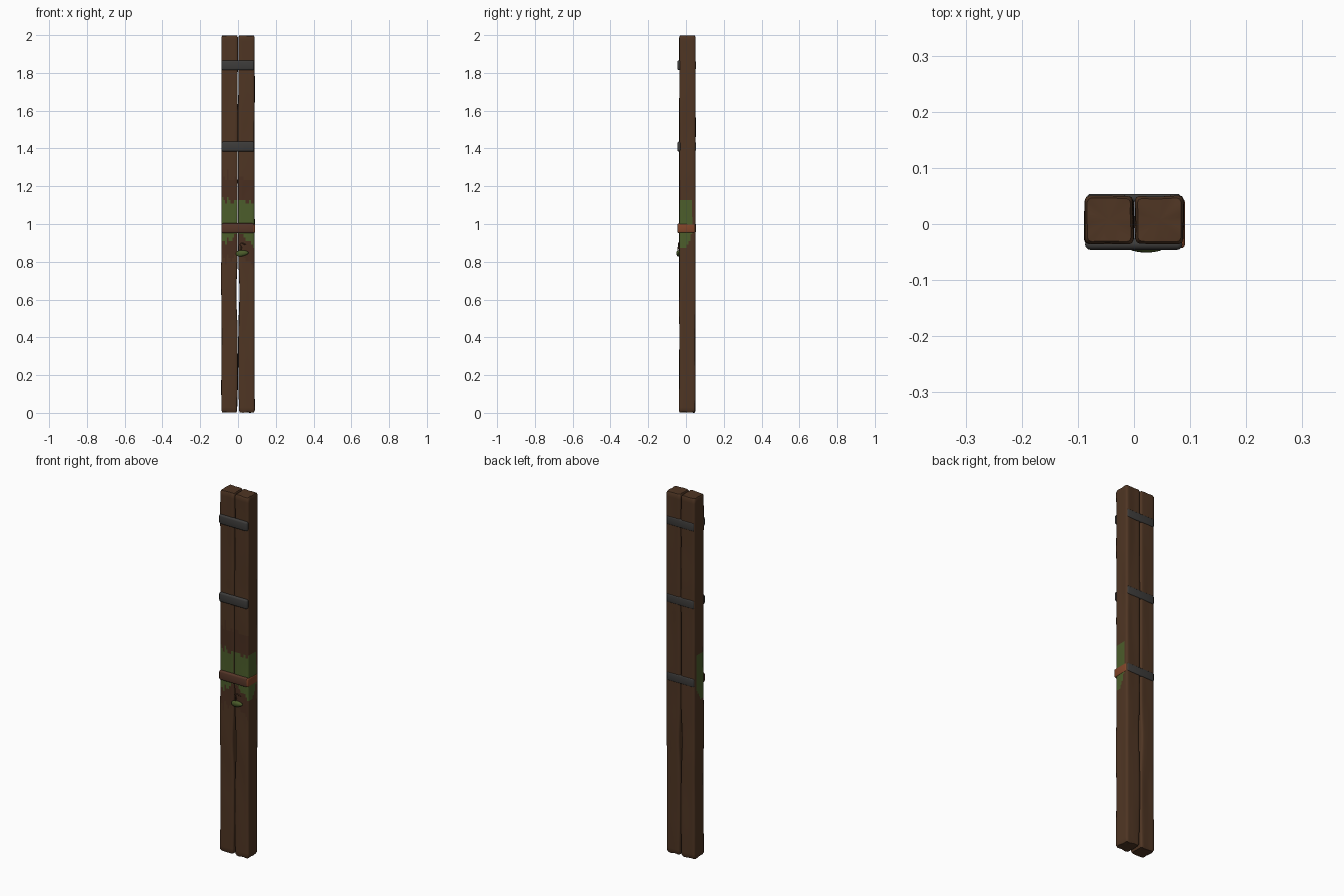
import bpy, bmesh, math, random
from mathutils import Vector, noise

random.seed(7)
cube = bpy.data.objects.get("Cube")
if cube:
    bpy.data.objects.remove(cube)


def material(name, r, g, b):
    m = bpy.data.materials.new(name)
    m.use_nodes = True
    m.diffuse_color = (r, g, b, 1)
    m.node_tree.nodes["Principled BSDF"].inputs["Base Color"].default_value = (r, g, b, 1)
    return m


WOOD = material("brown_wood", 0.078, 0.036, 0.017)
DAMP = material("damp_wood", 0.068, 0.029, 0.015)
MOSS = material("moss_green", 0.072, 0.11, 0.024)
IRON = material("dark_iron", 0.047, 0.045, 0.043)
RUST = material("rusty_iron", 0.095, 0.038, 0.022)
ORANGE = material("bright_rust", 0.22, 0.06, 0.022)


def finish(name, bm, mats, angle=45):
    bmesh.ops.recalc_face_normals(bm, faces=bm.faces)
    mesh = bpy.data.meshes.new(name)
    bm.to_mesh(mesh)
    bm.free()
    for m in mats:
        mesh.materials.append(m)
    ob = bpy.data.objects.new(name, mesh)
    bpy.context.collection.objects.link(ob)
    bpy.ops.object.select_all(action="DESELECT")
    ob.select_set(True)
    bpy.context.view_layer.objects.active = ob
    bpy.ops.object.shade_smooth_by_angle(angle=math.radians(angle))
    return ob


def outline(x0, x1, y0, y1, r, steps):
    """Rounded rectangle with extra points along each side."""
    corners = [(x1 - r, y0 + r, -90), (x1 - r, y1 - r, 0),
               (x0 + r, y1 - r, 90), (x0 + r, y0 + r, 180)]
    pts = []
    for i, (cx, cy, a) in enumerate(corners):
        for d in (0, 45, 90):
            t = math.radians(a + d)
            pts.append(Vector((cx + r * math.cos(t), cy + r * math.sin(t))))
        nx, ny, na = corners[(i + 1) % 4]
        t = math.radians(a + 90)
        off = Vector((math.cos(t), math.sin(t))) * r
        for k in range(1, steps):
            pts.append(Vector((cx, cy)).lerp(Vector((nx, ny)), k / steps) + off)
    return pts


def gap(z):
    """Extra width of the crack between the planks."""
    return 0.007 * math.exp(-((z - 0.62) / 0.13) ** 2) + 0.004 * math.exp(-(z / 0.1) ** 2)


def plank(name, side):
    bm = bmesh.new()
    prof = outline(-0.0425, 0.0425, -0.0425, 0.0425, 0.008, 7)
    n, rows = len(prof), 110
    rings = []
    for i in range(-1, rows + 2):
        end = i < 0 or i > rows
        z = 0.012 + 1.976 * min(max(i, 0), rows) / rows
        ring = []
        for p in prof:
            q = p * (0.9 if end else 1.0)
            seed = Vector((q.x * 14 + side * 9, q.y * 14, z * 4))
            q = q + p.normalized() * 0.0035 * noise.noise(seed)
            x = side * 0.0445 + q.x
            # the inner edge pulls away to open the crack
            x += side * gap(z) * max(0, min(1, 0.5 - side * q.x / 0.085))
            dz = 0
            if end:
                dz = (0.009 + 0.006 * noise.noise(seed * 2)) * (1 if i > 0 else -1)
            ring.append(bm.verts.new((x, q.y + 0.0075, min(2, max(0, z + dz)))))
        rings.append(ring)
    for a, b in zip(rings, rings[1:]):
        for k in range(n):
            j = (k + 1) % n
            bm.faces.new((a[k], a[j], b[j], b[k]))
    caps = [bm.faces.new(rings[0][::-1]), bm.faces.new(rings[-1])]
    bmesh.ops.poke(bm, faces=caps)
    bmesh.ops.recalc_face_normals(bm, faces=bm.faces)
    bm.normal_update()

    # ragged moss patch across the front and the outer side, damp wood around it
    for f in bm.faces:
        c, nm = f.calc_center_median(), f.normal
        front = nm.y < -0.4
        outer = nm.x * side > 0.4 and c.y < 0.032
        if not (front or outer):
            continue
        rag = 0.03 * noise.noise(Vector((c.x * 70, c.y * 70, side)))
        low = 0.95 - 0.7 * abs(c.x) if front else 0.87 + 2.5 * max(0, c.y)
        high = 1.125
        if low + rag < c.z < high + rag:
            f.material_index = 2
        elif front and low - 0.1 + 2 * rag < c.z < high + 0.12 + 2 * rag:
            f.material_index = 1
    return finish(name, bm, [WOOD, DAMP, MOSS], 50)


def block(name, lo, hi, bevel, mat):
    """Rounded box between two corners."""
    lo, hi = Vector(lo), Vector(hi)
    bm = bmesh.new()
    bmesh.ops.create_cube(bm, size=1)
    for v in bm.verts:
        v.co = Vector(v.co[i] * (hi - lo)[i] + (lo + hi)[i] / 2 for i in range(3))
    bmesh.ops.bevel(bm, geom=bm.edges[:], offset=bevel, segments=3,
                    profile=0.5, affect="EDGES")
    return finish(name, bm, [mat])


def tube(name, points, radius, mat):
    curve = bpy.data.curves.new(name, "CURVE")
    curve.dimensions = "3D"
    curve.bevel_depth = radius
    curve.bevel_resolution = 2
    curve.use_fill_caps = True
    s = curve.splines.new("POLY")
    s.points.add(len(points) - 1)
    for pt, co in zip(s.points, points):
        pt.co = (*co, 1)
    curve.materials.append(mat)
    ob = bpy.data.objects.new(name, curve)
    bpy.context.collection.objects.link(ob)


plank("right_plank", -1)
plank("left_plank", 1)

# straps across the front and back
for label, z, mat in (("upper", 1.84, IRON), ("middle", 1.41, IRON), ("lower", 0.978, RUST)):
    block(label + "_front_strap", (-0.087, -0.046, z - 0.026), (0.086, -0.026, z + 0.026), 0.009, mat)
    block(label + "_back_strap", (-0.083, 0.04, z - 0.022), (0.083, 0.0535, z + 0.022), 0.005, IRON)
block("lower_side_strap", (0.075, -0.043, 0.954), (0.0905, 0.046, 1.0), 0.006, ORANGE)

# small leaf with a looped stem
bm = bmesh.new()
bmesh.ops.create_uvsphere(bm, u_segments=16, v_segments=10, radius=1)
for v in bm.verts:
    x, y, z = v.co
    v.co = (0.022 + 0.034 * x, -0.04 + 0.011 * y, 0.845 + 0.016 * z * (1 - 0.25 * x) + 0.003 * x)
finish("leaf", bm, [MOSS])
tube("leaf_stem", [(0.012, -0.042, 0.855), (0.018, -0.041, 0.875), (0.01, -0.039, 0.893),
                   (0.022, -0.039, 0.9), (0.042, -0.037, 0.89)], 0.003, DAMP)
